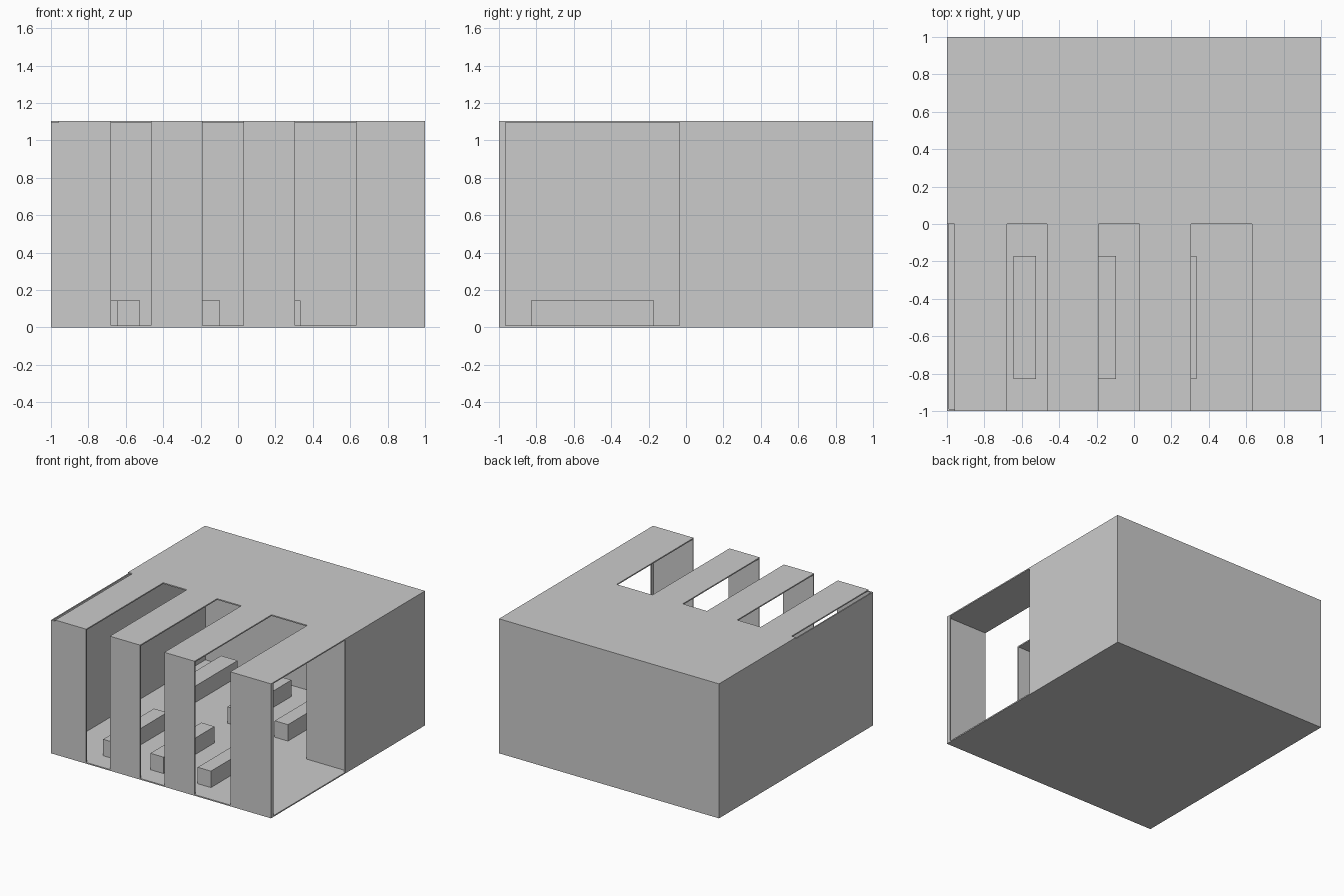
import bpy

if "Cube" in bpy.data.objects:
    bpy.data.objects.remove(bpy.data.objects["Cube"])

H = 1.105   # total height
T = 0.01    # shell thickness
TOP = H - T


def box(name, x0, x1, y0, y1, z0, z1):
    bpy.ops.mesh.primitive_cube_add(size=1)
    ob = bpy.context.object
    ob.name = name
    ob.scale = (x1 - x0, y1 - y0, z1 - z0)
    ob.location = ((x0 + x1) / 2, (y0 + y1) / 2, (z0 + z1) / 2)
    bpy.ops.object.transform_apply(location=True, rotation=True, scale=True)
    return ob


# floor and closed rear part of the roof
box("floor", -1, 1, -1, 1, 0, T)
box("roof_rear", -1, 1, 0, 1, TOP, H)

# front wall piers, each carrying a roof strip back to the middle
piers = [(-1, -0.68), (-0.465, -0.19), (0.03, 0.305), (0.63, 1)]
for i, (a, b) in enumerate(piers):
    box(f"front_pier_{i + 1}", a, b, -1, -1 + T, T, TOP)
    box(f"roof_strip_{i + 1}", max(a, -0.96), b, -1, 0, TOP, H)

# side and back walls, with the wide opening in the right wall
box("left_wall", -1, -1 + T, -1 + T, 1 - T, T, TOP)
box("back_wall", -1, 1, 1 - T, 1, T, TOP)
box("right_corner_post", 1 - T, 1, -1 + T, -0.965, T, TOP)
box("right_wall", 1 - T, 1, -0.035, 1 - T, T, TOP)

# short partition across the middle on the right
box("partition", 0.63, 1 - T, -T, 0, T, TOP)

# two rows of benches
W, BH = 0.12, 0.145
for i, x in enumerate((-0.645, -0.215, 0.215)):
    box(f"front_bench_{i + 1}", x, x + W, -0.83, -0.17, 0, BH)
for i, x in enumerate((-0.215, 0.215, 0.645)):
    box(f"rear_bench_{i + 1}", x, x + W, 0.17, 0.83, 0, BH)
box("rear_bench_left", -0.77, -0.62, 0.17, 0.88, 0, BH)
